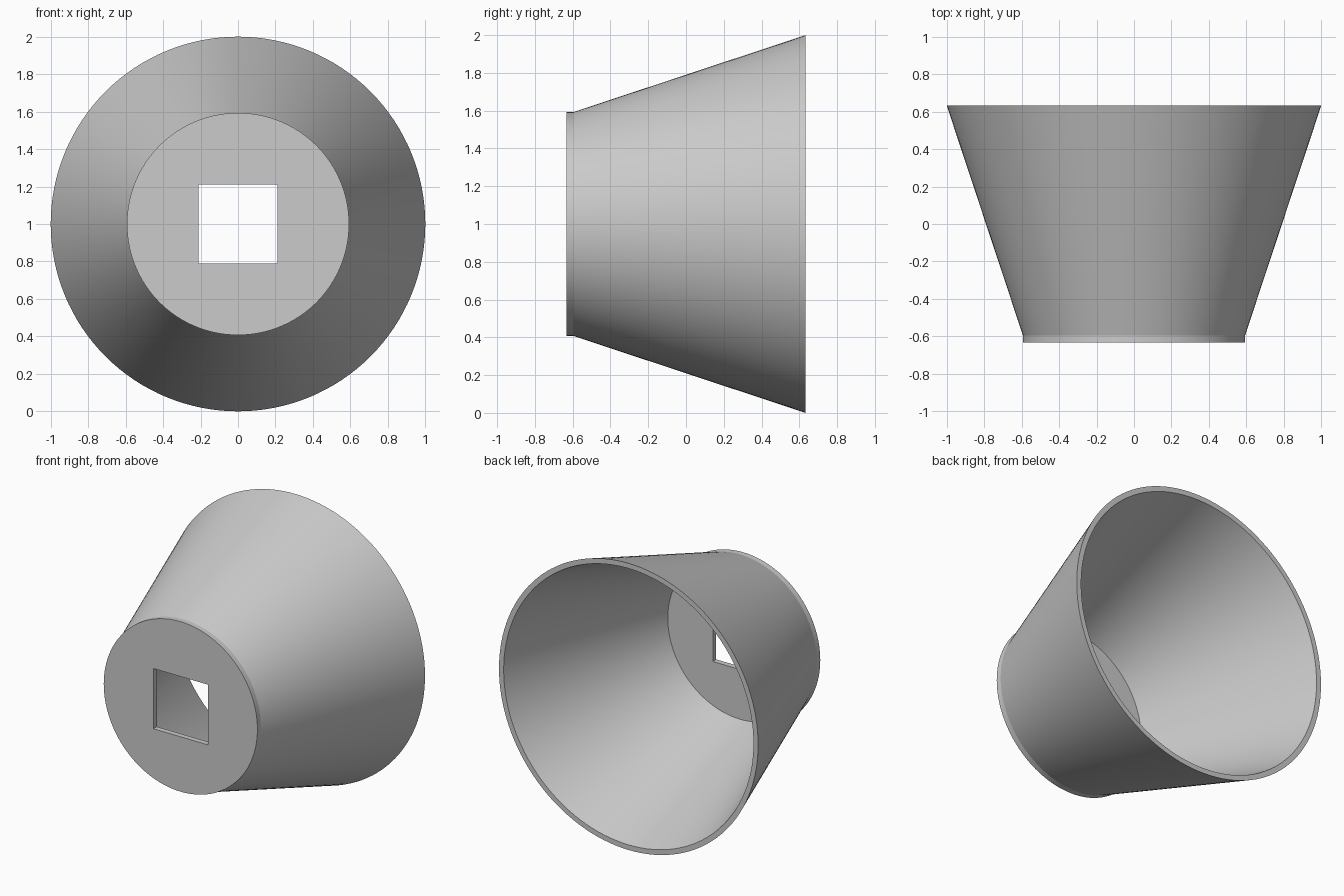
import bpy
import bmesh
from math import cos, sin, tau

cube = bpy.data.objects.get("Cube")
if cube:
    bpy.data.objects.remove(cube, do_unlink=True)

SEGMENTS = 128  # multiple of 8, so the square hole gets exact corners
HOLE = 0.21     # half width of the square hole
CENTRE_Z = 1.0

grey = bpy.data.materials.new("plain_grey")
grey.use_nodes = True
colour = (0.6, 0.6, 0.6, 1)
grey.diffuse_color = colour
grey.node_tree.nodes["Principled BSDF"].inputs["Base Color"].default_value = colour


def ring(bm, y, radius=None):
    """Circle of the given radius, or the square hole outline if none."""
    verts = []
    for i in range(SEGMENTS):
        c, s = cos(tau * i / SEGMENTS), sin(tau * i / SEGMENTS)
        r = radius or HOLE / max(abs(c), abs(s))
        verts.append(bm.verts.new((r * c, y, CENTRE_Z + r * s)))
    return verts


# Closed cross-section: front plate, short collar, flared wall, rim, inside, floor
bm = bmesh.new()
profile = [
    (-0.633, None), (-0.633, 0.593), (-0.595, 0.593), (0.633, 1.0),
    (0.633, 0.964), (-0.595, 0.557), (-0.595, None),
]
rings = [ring(bm, y, r) for y, r in profile]
for a, b in zip(rings, rings[1:] + rings[:1]):
    for i in range(SEGMENTS):
        j = (i + 1) % SEGMENTS
        bm.faces.new((a[i], a[j], b[j], b[i]))
bmesh.ops.recalc_face_normals(bm, faces=bm.faces)

mesh = bpy.data.meshes.new("flared_cup")
bm.to_mesh(mesh)
bm.free()
mesh.materials.append(grey)
cup = bpy.data.objects.new("flared_cup", mesh)
bpy.context.collection.objects.link(cup)

# Smooth walls with crisp rims
bpy.ops.object.select_all(action="DESELECT")
cup.select_set(True)
bpy.context.view_layer.objects.active = cup
bpy.ops.object.shade_smooth_by_angle(angle=0.26)
